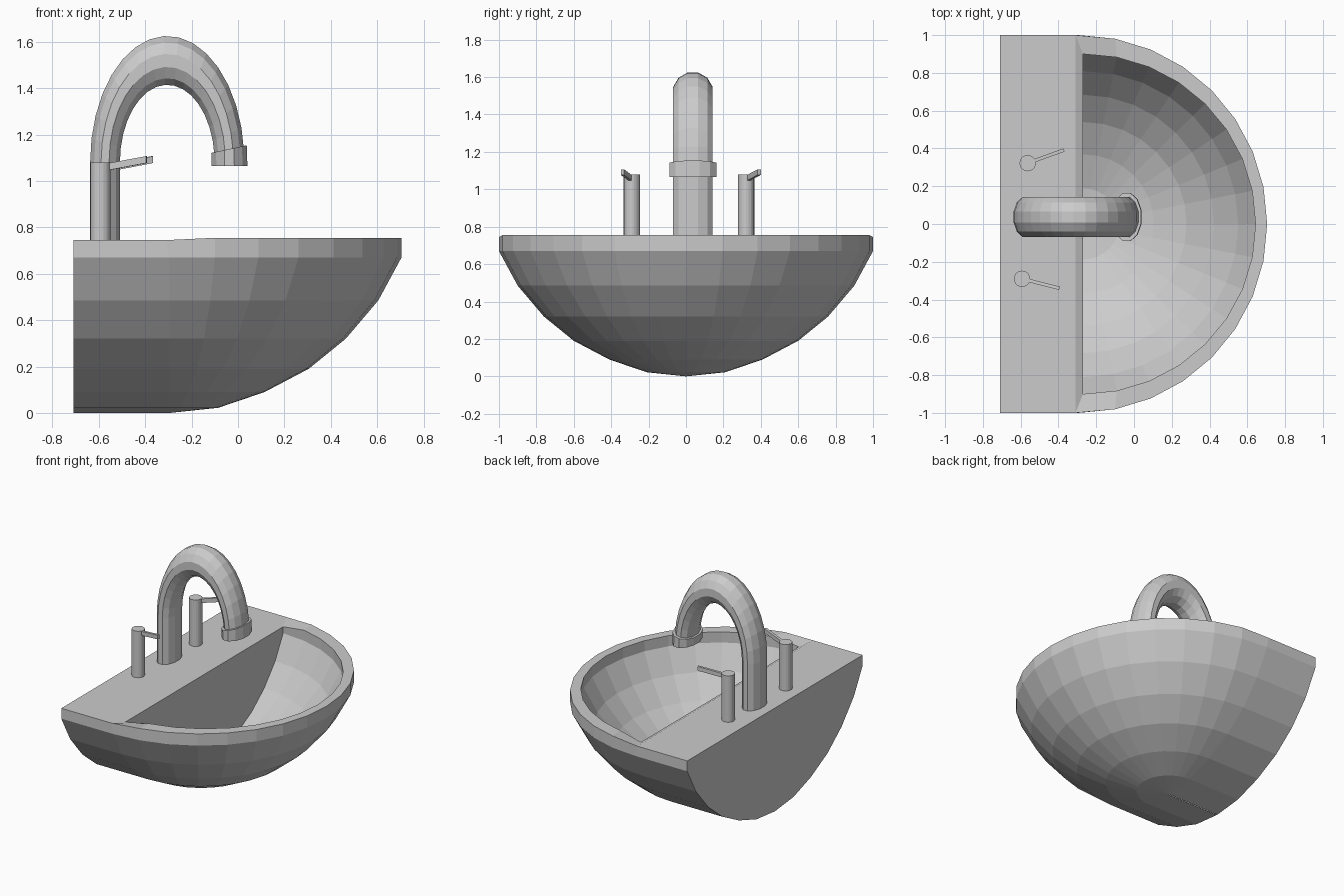
import bpy, bmesh
from math import sin, cos, pi, radians
from mathutils import Vector

cube = bpy.data.objects.get("Cube")
if cube:
    bpy.data.objects.remove(cube, do_unlink=True)

grey = bpy.data.materials.new("plain grey")
grey.use_nodes = True
grey.diffuse_color = (0.6, 0.6, 0.6, 1)
grey.node_tree.nodes["Principled BSDF"].inputs["Base Color"].default_value = (0.6, 0.6, 0.6, 1)


def finish(name, bm, weld=True):
    if weld:
        bmesh.ops.remove_doubles(bm, verts=bm.verts, dist=0.0005)
    bmesh.ops.recalc_face_normals(bm, faces=bm.faces)
    mesh = bpy.data.meshes.new(name)
    bm.to_mesh(mesh)
    bm.free()
    mesh.materials.append(grey)
    obj = bpy.data.objects.new(name, mesh)
    bpy.context.collection.objects.link(obj)
    return obj


def bridge(bm, a, b, closed=False):
    n = len(a)
    for i in range(n if closed else n - 1):
        j = (i + 1) % n
        bm.faces.new((a[i], a[j], b[j], b[i]))


# Basin: half-round shell, extruded straight back to a flat wall
BACK, CENTRE, WALL, RIM, DECK, SEGS = -0.71, -0.295, -0.27, 0.755, 0.745, 16
profile = [(1, 0.755), (1, 0.67), (0.9, 0.485), (0.76, 0.32),
           (0.6, 0.19), (0.41, 0.09), (0.21, 0.022), (0.002, 0)]


def arc(bm, cx, r, z, rx=1.0):
    angles = [-pi / 2 + pi * i / SEGS for i in range(SEGS + 1)]
    return [bm.verts.new((cx + rx * r * cos(a), r * sin(a), z)) for a in angles]


bm = bmesh.new()
outer, inner, back = [], [], []
for r, z in profile:
    ring = arc(bm, CENTRE, r, z)
    ends = [bm.verts.new((BACK, s * r, DECK if z == RIM else z)) for s in (-1, 1)]
    outer.append([ends[0]] + ring + [ends[1]])
    inner.append(arc(bm, WALL, 0.9 * r, RIM - 0.9 * (RIM - z), 1.015))
for shell in (outer, inner):
    for a, b in zip(shell, shell[1:]):
        bridge(bm, a, b)
    # flat wall closing the open side of the shell
    bm.faces.new([ring[0] for ring in shell] + [ring[-1] for ring in reversed(shell)])
# Rim, deck and the sloping strip in front of the deck
bridge(bm, outer[0][1:-1], inner[0])
for v in (outer[0][1], outer[0][-2]):
    v.co.x, v.co.z = -0.31, DECK
for v in (inner[0][0], inner[0][-1]):
    v.co.z = 0.725
bm.faces.new((outer[0][0], outer[0][1], outer[0][-2], outer[0][-1]))
bm.faces.new((outer[0][1], inner[0][0], inner[0][-1], outer[0][-2]))
finish("basin", bm, weld=False)


# Spout: round tube swept up a post and over an arch, flattened sideways
SIDES, FLAT, MID_X, MID_Y, SPRING = 12, 0.61, -0.305, 0.037, 1.08
MAJOR, MINOR = 0.44, 0.109


def tube_ring(bm, angle, radius, z=None):
    ring = []
    for i in range(SIDES):
        t = 2 * pi * (i + 0.5) / SIDES
        d = MAJOR + radius * cos(t)
        height = SPRING + d * sin(angle) if z is None else z
        ring.append(bm.verts.new((MID_X + FLAT * d * cos(angle),
                                  MID_Y + radius * sin(t), height)))
    return ring


def sweep(name, bm, rings):
    for a, b in zip(rings, rings[1:]):
        bridge(bm, a, b, True)
    bm.faces.new(rings[0])
    bm.faces.new(rings[-1])
    return finish(name, bm)


bm = bmesh.new()
steps = 16
rings = [tube_ring(bm, pi, MINOR, 0.735)]
rings += [tube_ring(bm, pi + (radians(5) - pi) * i / steps, MINOR) for i in range(steps + 1)]
sweep("spout", bm, rings)

# Collar at the mouth of the spout
bm = bmesh.new()
sweep("spout_collar", bm, [tube_ring(bm, 0, 0.131, 1.065), tube_ring(bm, radians(7.5), 0.131)])


# Taps: a round post with a thin rising lever
def tap(side, x, y, tip):
    bm = bmesh.new()
    bmesh.ops.create_cone(bm, cap_ends=True, segments=20, radius1=0.043, radius2=0.043, depth=0.345)
    bmesh.ops.translate(bm, verts=bm.verts, vec=(x, y, 0.9075))
    finish(side + "_tap_post", bm)

    start, end = Vector((x, y, 1.055)), Vector(tip)
    along = (end - start).to_2d().normalized()
    across = Vector((-along.y, along.x, 0)) * 0.009
    up = Vector((0, 0, 0.015))
    bm = bmesh.new()
    rings = [[bm.verts.new(p + a * across + b * up)
              for a, b in ((-1, -1), (1, -1), (1, 1), (-1, 1))] for p in (start, end)]
    sweep(side + "_tap_lever", bm, rings)


tap("back", -0.563, 0.322, (-0.37, 0.392, 1.092))
tap("front", -0.593, -0.29, (-0.395, -0.34, 1.092))
